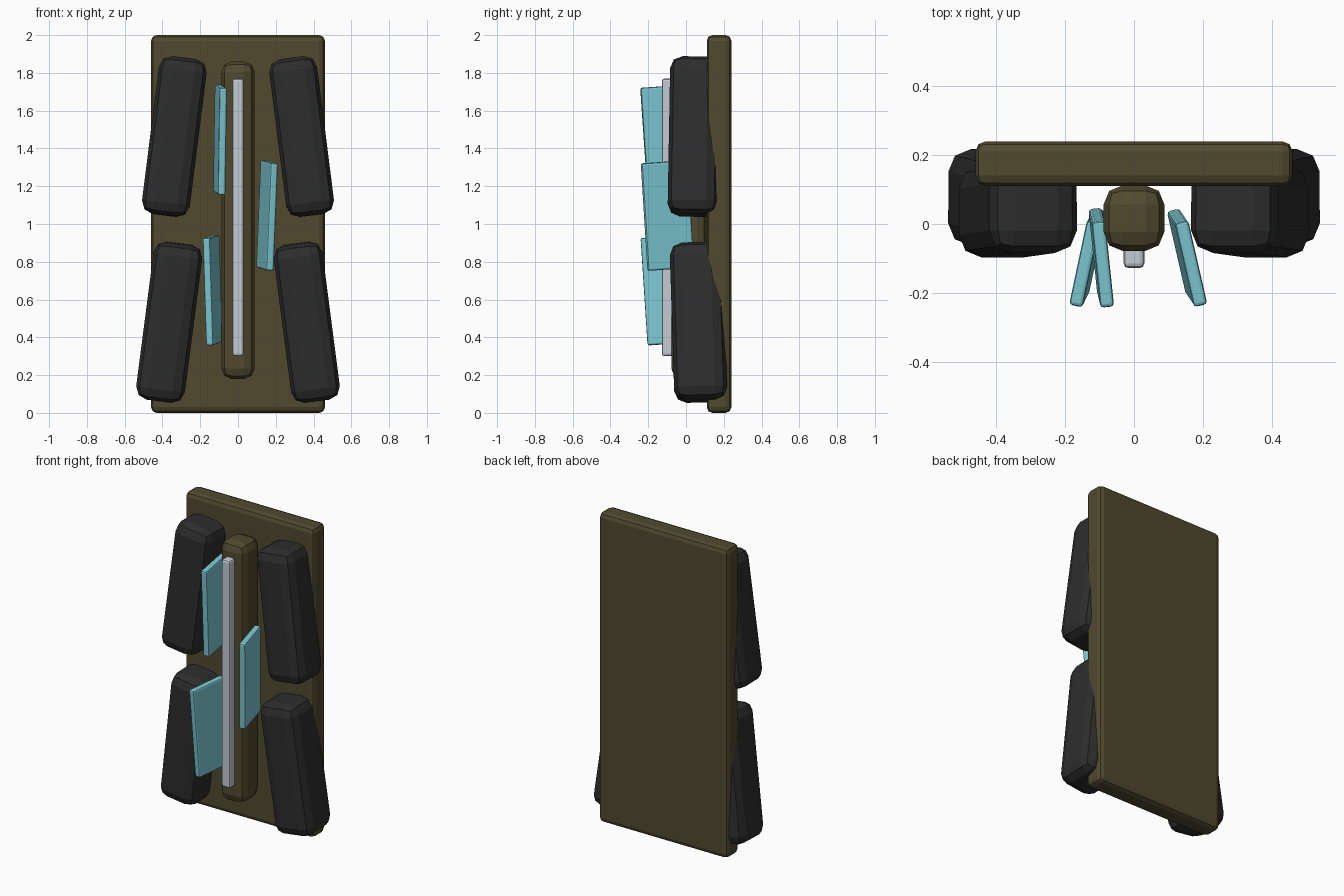
import bpy, bmesh
from math import radians

if "Cube" in bpy.data.objects:
    bpy.data.objects.remove(bpy.data.objects["Cube"])


def material(name, rgb):
    m = bpy.data.materials.new(name)
    m.diffuse_color = (*rgb, 1)
    m.use_nodes = True
    m.node_tree.nodes["Principled BSDF"].inputs["Base Color"].default_value = m.diffuse_color
    return m


OLIVE = material("dark olive", (0.082, 0.068, 0.028))
CHARCOAL = material("charcoal", (0.026, 0.026, 0.027))
CYAN = material("pale cyan", (0.20, 0.58, 0.65))
SILVER = material("silver", (0.55, 0.60, 0.66))


def rounded_box(name, size, centre, bevel, mat, rot=(0, 0, 0)):
    """Flat-shaded box with two-segment bevelled edges, rotated in degrees."""
    bm = bmesh.new()
    bmesh.ops.create_cube(bm, size=1)
    bmesh.ops.scale(bm, vec=size, verts=bm.verts)
    bmesh.ops.bevel(bm, geom=list(bm.edges), offset=bevel, segments=2,
                    profile=0.5, affect='EDGES')
    mesh = bpy.data.meshes.new(name)
    bm.to_mesh(mesh)
    bm.free()
    mesh.materials.append(mat)
    ob = bpy.data.objects.new(name, mesh)
    ob.location = centre
    ob.rotation_euler = [radians(a) for a in rot]
    bpy.context.collection.objects.link(ob)
    return ob


# Back board
rounded_box("back_board", (0.92, 0.13, 2.0), (0, 0.175, 1.0), 0.03, OLIVE)

# Centre post and the thin rod on its front
rounded_box("centre_post", (0.176, 0.19, 1.68), (0, 0.017, 1.02), 0.055, OLIVE)
rounded_box("front_rod", (0.06, 0.07, 1.47), (0, -0.093, 1.035), 0.014, SILVER)

# Four leaning pads, mirrored left and right
for side, label in ((-1, "left"), (1, "right")):
    rounded_box("upper_pad_" + label, (0.255, 0.265, 0.84),
                (side * 0.337, 0.042, 1.463), 0.065, CHARCOAL,
                (-1, -7.2 * side, 0))
    rounded_box("lower_pad_" + label, (0.26, 0.28, 0.84),
                (side * 0.364, 0.066, 0.48), 0.065, CHARCOAL,
                (1.8, -7.4 * side, 0))

# Three thin plates standing out from the front: centre, roll, yaw
plates = (("upper_plate", (-0.095, -0.098, 1.445), 0.5, 6),
          ("middle_plate", (0.154, -0.098, 1.045), 1.5, 13),
          ("lower_plate", (-0.134, -0.098, 0.65), -1.0, -12))
for name, centre, roll, yaw in plates:
    rounded_box(name, (0.04, 0.25, 0.57), centre, 0.01, CYAN, (4, roll, yaw))
